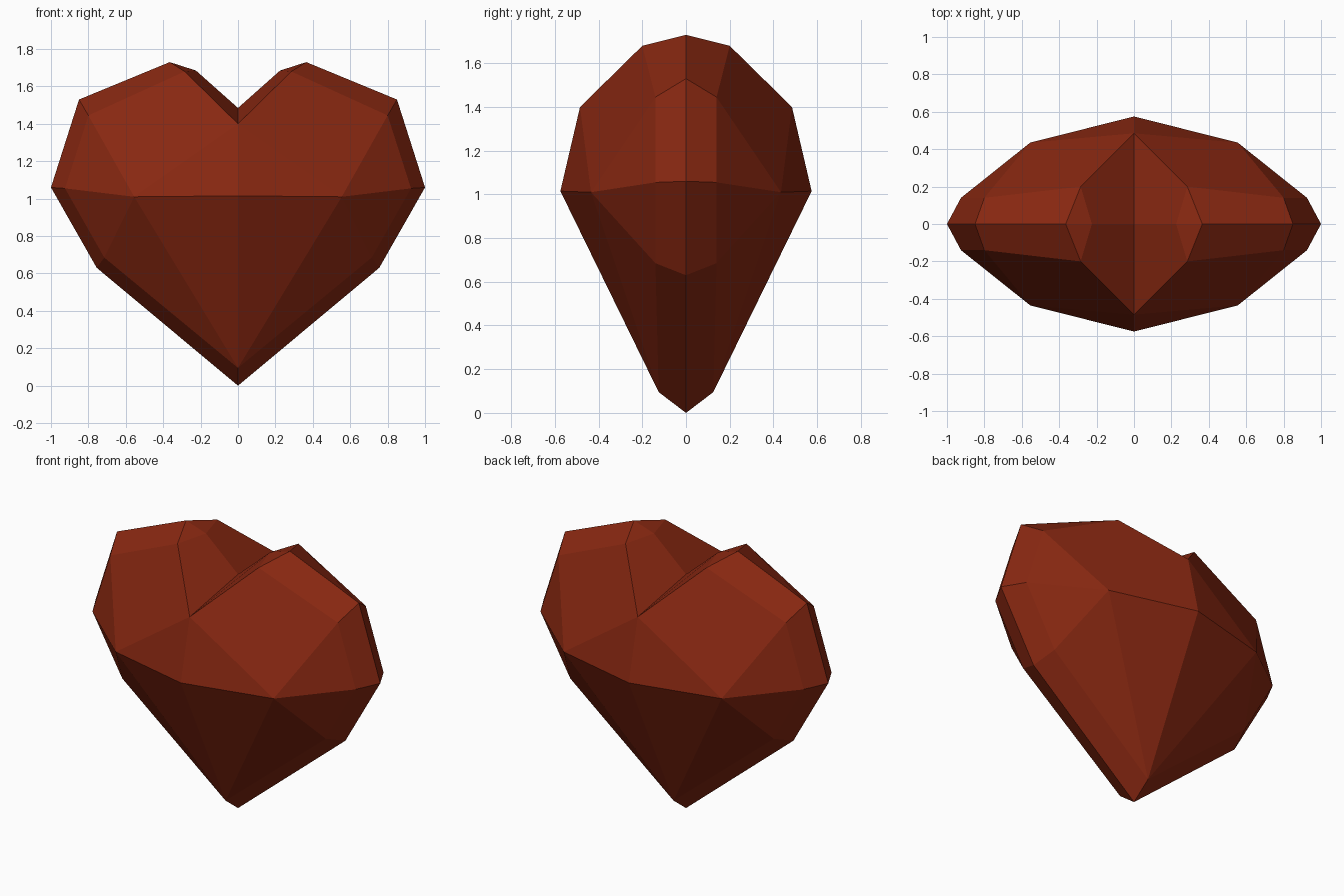
import bpy, bmesh

if "Cube" in bpy.data.objects:
    bpy.data.objects.remove(bpy.data.objects["Cube"])

# One quarter of the faceted heart (right side, front half)
points = {
    # centre outline, y = 0
    "tip": (0, 0, 0), "low": (.755, 0, .63), "side": (1, 0, 1.06),
    "shoulder": (.85, 0, 1.53), "crown": (.365, 0, 1.73),
    "inner": (.225, 0, 1.685), "cleft": (0, 0, 1.485),
    # bevelled rim
    "tip_f": (0, -.125, .095), "low_f": (.715, -.14, .685),
    "side_f": (.925, -.14, 1.055), "shoulder_f": (.8, -.14, 1.445),
    "crown_f": (.285, -.2, 1.68),
    # bulging front
    "cleft_f": (0, -.485, 1.40), "belly": (0, -.575, 1.015),
    "cheek": (.555, -.435, 1.01),
}
facets = [
    "tip low low_f tip_f", "low side side_f low_f",
    "side shoulder shoulder_f side_f", "shoulder crown crown_f shoulder_f",
    "crown inner crown_f", "inner cleft cleft_f crown_f",
    "cleft_f crown_f shoulder_f cheek", "cleft_f cheek belly",
    "cheek shoulder_f side_f", "cheek side_f low_f",
    "cheek low_f tip_f", "cheek tip_f belly",
]

# Mirror the quarter across x and y, then weld the seams
bm = bmesh.new()
for sx in (1, -1):
    for sy in (1, -1):
        v = {k: bm.verts.new((sx * x, sy * y, z)) for k, (x, y, z) in points.items()}
        for f in facets:
            bm.faces.new([v[k] for k in f.split()])
bmesh.ops.remove_doubles(bm, verts=bm.verts[:], dist=1e-4)
bmesh.ops.recalc_face_normals(bm, faces=bm.faces[:])
mesh = bpy.data.meshes.new("heart")
bm.to_mesh(mesh)
bm.free()

# Single deep red colour
red = bpy.data.materials.new("deep red")
red.diffuse_color = (.25, .021, .0056, 1)
red.use_nodes = True
red.node_tree.nodes["Principled BSDF"].inputs["Base Color"].default_value = red.diffuse_color
mesh.materials.append(red)
heart = bpy.data.objects.new("heart", mesh)
bpy.context.collection.objects.link(heart)
